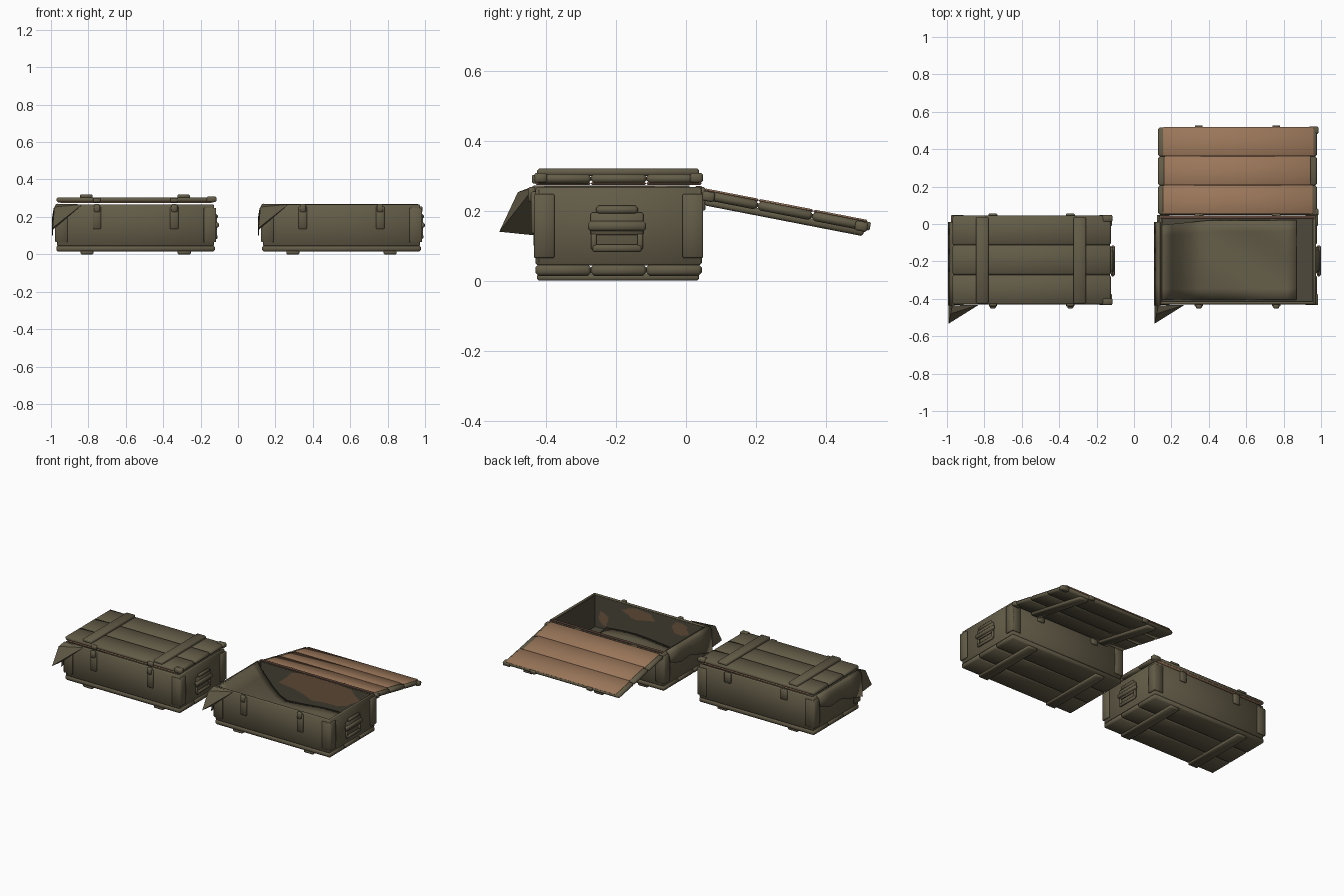
import bpy, bmesh, math, random
from mathutils import Matrix, Vector

random.seed(4)
old = bpy.data.objects.get("Cube")
if old:
    bpy.data.objects.remove(old, do_unlink=True)


def material(name, rgb):
    m = bpy.data.materials.new(name)
    m.use_nodes = True
    m.diffuse_color = (*rgb, 1)
    bsdf = m.node_tree.nodes["Principled BSDF"]
    bsdf.inputs["Base Color"].default_value = (*rgb, 1)
    bsdf.inputs["Roughness"].default_value = 0.9
    return m


OLIVE = material("olive paint", (0.125, 0.107, 0.064))
DARK = material("dark olive interior", (0.075, 0.066, 0.043))
BROWN = material("bare wood", (0.32, 0.18, 0.10))
WORN = material("worn wood", (0.17, 0.10, 0.055))
RUST = material("red brown rim", (0.11, 0.06, 0.042))


def finish(name, bm, mat, place, angle=60):
    bmesh.ops.recalc_face_normals(bm, faces=bm.faces)
    mesh = bpy.data.meshes.new(name)
    bm.to_mesh(mesh)
    bm.free()
    mesh.materials.append(mat)
    mesh.shade_smooth()
    mesh.set_sharp_from_angle(angle=math.radians(angle))
    ob = bpy.data.objects.new(name, mesh)
    ob.matrix_world = place
    bpy.context.collection.objects.link(ob)
    return ob


def box(name, x, y, z, mat, place, bevel=0.004):
    """Bevelled box spanning the x, y and z ranges."""
    bm = bmesh.new()
    bmesh.ops.create_cube(bm, size=1)
    for v in bm.verts:
        v.co = [r[0] if c < 0 else r[1] for c, r in zip(v.co, (x, y, z))]
    if bevel:
        bmesh.ops.bevel(bm, geom=bm.edges[:], offset=bevel, segments=1,
                        affect='EDGES', clamp_overlap=True)
    return finish(name, bm, mat, place)


def sheet(name, rows, mat, place, thick=0.004):
    """Thin cloth stretched over rows of points."""
    bm = bmesh.new()
    grid = [[bm.verts.new(p) for p in row] for row in rows]
    for a, b in zip(grid, grid[1:]):
        for i in range(len(a) - 1):
            bm.faces.new((a[i], a[i + 1], b[i + 1], b[i]))
    ob = finish(name, bm, mat, place, 40)
    mod = ob.modifiers.new("thickness", 'SOLIDIFY')
    mod.thickness = thick
    mod.offset = 0
    return ob


def patch(name, x, y, z, rx, rz, mat, place):
    """Ragged worn patch lying on a lengthwise wall."""
    bm = bmesh.new()
    ring = []
    for i in range(18):
        a = math.tau * i / 18
        r = random.uniform(0.75, 1.1)
        ring.append(bm.verts.new((x + rx * r * math.cos(a), y,
                                  min(z + rz * r * math.sin(a), 0.262))))
    bm.faces.new(ring)
    return finish(name, bm, mat, place)


HALF = 0.424                       # half length of a crate
FRONT, BACK = -0.43, 0.045
TOP = 0.267
PLANK = (BACK - FRONT) / 3


def planks(name, z, mat, place, inset=0.0):
    for i in range(3):
        y0 = FRONT + PLANK * i
        lo = -HALF + inset * random.uniform(0.7, 1.3)
        hi = HALF - inset * random.uniform(0.5, 1.5)
        box(f"{name}_{i + 1}", (lo, hi), (y0, y0 + PLANK), z, mat, place, 0.009)


def lid(place):
    """Three planks with battens; the inner side lies at z = 0."""
    planks("lid_plank", (0.004, 0.031), OLIVE, place)
    planks("lid_lining", (-0.001, 0.008), BROWN, place, 0.025)
    for s in (-1, 1):
        box("lid_batten", (s * 0.26 - 0.037, s * 0.26 + 0.03), (FRONT + 0.005, BACK - 0.008),
            (0.025, 0.047), OLIVE, place, 0.006)
        box("lid_catch", (s * 0.207 - 0.02, s * 0.207 + 0.02), (FRONT - 0.01, FRONT + 0.012),
            (0.004, 0.028), OLIVE, place, 0.003)
        y = FRONT + 0.015 if s < 0 else BACK - 0.015
        box("lid_corner", (HALF - 0.045, HALF + 0.008), (y - 0.018, y + 0.018),
            (0.006, 0.034), OLIVE, place, 0.005)


def handle(place):
    y = -0.197
    box("handle_plate", (HALF, HALF + 0.012), (y - 0.075, y + 0.075), (0.13, 0.195), OLIVE, place)
    box("handle_top", (HALF, HALF + 0.017), (y - 0.06, y + 0.06), (0.19, 0.215), OLIVE, place, 0.008)
    box("handle_grip", (HALF, HALF + 0.021), (y - 0.083, y + 0.083), (0.142, 0.17), OLIVE, place, 0.007)
    box("handle_cleat", (HALF, HALF + 0.014), (y - 0.07, y + 0.07), (0.083, 0.103), OLIVE, place)
    for s in (-1, 1):
        box("handle_bracket", (HALF, HALF + 0.012), (y + s * 0.066 - 0.008, y + s * 0.066 + 0.008),
            (0.09, 0.14), OLIVE, place, 0.003)


def crate(place):
    # base planks and runners
    planks("base_plank", (0.014, 0.047), OLIVE, place)
    for s in (-1, 1):
        box("base_batten", (s * 0.26 - 0.035, s * 0.26 + 0.035), (FRONT + 0.005, BACK - 0.008),
            (0.0, 0.02), OLIVE, place, 0.005)
    # walls, with darker lining boards
    t = 0.016
    x, xi = HALF - 0.004, HALF - 0.004 - t
    box("front_wall", (-x, x), (FRONT, FRONT + t), (0.044, TOP), OLIVE, place, 0.006)
    box("back_wall", (-x, x), (BACK - t, BACK), (0.044, TOP), OLIVE, place, 0.006)
    for s in (-1, 1):
        e = sorted((s * x, s * xi))
        box("end_wall", e, (FRONT + 0.002, BACK - 0.002), (0.044, TOP), OLIVE, place, 0.005)
        e = sorted((s * xi, s * (xi - 0.003)))
        box("end_lining", e, (FRONT + t, BACK - t), (0.044, TOP - 0.007), DARK, place, 0)
    box("front_lining", (-xi, xi), (FRONT + t, FRONT + t + 0.003), (0.044, TOP - 0.007), DARK, place, 0)
    box("back_lining", (-xi, xi), (BACK - t - 0.003, BACK - t), (0.044, TOP - 0.007), DARK, place, 0)
    box("floor", (-xi, xi), (FRONT + t, BACK - t), (0.045, 0.052), DARK, place, 0)
    # corner plates
    for s in (-1, 1):
        for y, d in ((FRONT, 1), (BACK, -1)):
            box("end_corner_plate", sorted((s * (x - 0.002), s * (HALF + 0.007))),
                sorted((y - d * 0.004, y + d * 0.055)), (0.065, 0.248), OLIVE, place)
            box("side_corner_plate", sorted((s * (HALF + 0.005), s * (HALF - 0.06))),
                sorted((y - d * 0.004, y + d * 0.004)), (0.065, 0.248), OLIVE, place, 0.002)
        # front clasps and back hinges
        c = s * 0.207
        box("clasp", (c - 0.022, c + 0.022), (FRONT - 0.012, FRONT + 0.004), (0.135, 0.255), OLIVE, place)
        box("clasp_loop", (c - 0.016, c + 0.016), (FRONT - 0.021, FRONT), (0.225, 0.268), OLIVE, place, 0.005)
        box("hinge", (c - 0.024, c + 0.024), (BACK - 0.004, BACK + 0.01), (0.2, TOP), OLIVE, place)
    handle(place)
    # cloth hanging over the right end
    ys = (0.01, -0.1, -0.2, -0.32, -0.435)
    low = (0.2, 0.16, 0.17, 0.13, 0.1)
    sheet("end_cloth", [[(-HALF + 0.01, y, TOP + 0.003) for y in ys],
                        [(-HALF - 0.012, y, TOP - 0.02) for y in ys],
                        [(-HALF - 0.02, y, z) for y, z in zip(ys, low)]], OLIVE, place)
    # loose corner fold flaring out at the front
    rim = Vector((-HALF + 0.14, FRONT - 0.003, TOP))
    top = Vector((-HALF, FRONT - 0.005, TOP + 0.003))
    shoulder = Vector((-HALF - 0.01, FRONT - 0.05, 0.253))
    tip = Vector((-HALF - 0.02, FRONT - 0.103, 0.14))
    foot = Vector((-HALF - 0.02, FRONT - 0.006, 0.13))
    bm = bmesh.new()
    v = [bm.verts.new(p) for p in (rim, top, shoulder, tip, foot)]
    for f in ((0, 1, 2), (0, 2, 3), (0, 3, 4), (1, 4, 3, 2)):
        bm.faces.new([v[i] for i in f])
    finish("cloth_fold", bm, OLIVE, place, 30)


# closed crate
closed = Matrix.Translation((-0.5475, 0, 0))
crate(closed)
lid(closed @ Matrix.Translation((0, 0, 0.274)))

# open crate, with its lid swung back
opened = Matrix.Translation((0.5535, 0, 0))
crate(opened)
swing = Matrix.Translation((0, 0.053, 0.263)) @ Matrix.Rotation(math.radians(169), 4, 'X')
lid(opened @ swing @ Matrix.Translation((0, -BACK, 0)))
box("back_rim", (-0.41, 0.41), (0.027, 0.046), (0.262, 0.27), RUST, opened, 0.002)

# worn patches inside the open crate
back_in, front_in = BACK - 0.0205, FRONT + 0.0205
patch("back_patch", 0.02, back_in, 0.19, 0.3, 0.09, WORN, opened)
patch("front_patch_large", 0.08, front_in, 0.215, 0.12, 0.04, WORN, opened)
patch("front_patch_small", -0.22, front_in, 0.2, 0.07, 0.04, WORN, opened)
patch("front_patch_edge", 0.34, front_in, 0.12, 0.04, 0.05, WORN, opened)

# cloth lying in the open crate, climbing to the right rim
rows = []
for i in range(15):
    x = -0.405 + 0.72 * i / 14
    climb = max(0.0, (-0.2 - x) / 0.205) ** 1.6
    row = []
    for j in range(8):
        k = j / 7
        y = -0.405 + 0.4 * k + 0.025 * min(1, i / 5) * k
        fold = 0.012 * math.sin(9 * x + 14 * y) + 0.012
        row.append((x, y, 0.06 + fold * (1 - climb) + 0.207 * climb))
    rows.append(row)
sheet("inner_cloth", rows, OLIVE, opened)
